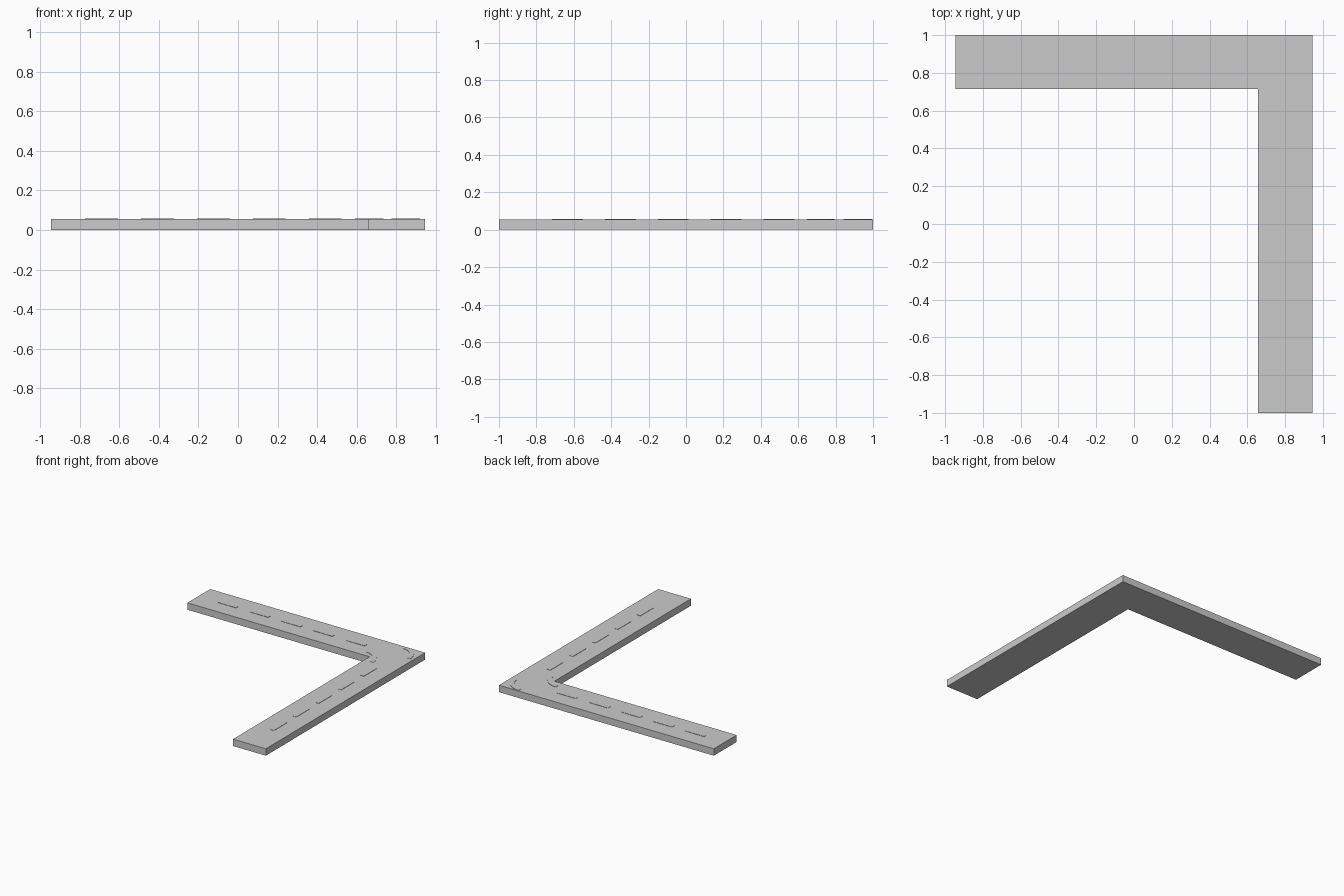
import bpy, bmesh
from math import cos, sin, pi

if "Cube" in bpy.data.objects:
    bpy.data.objects.remove(bpy.data.objects["Cube"])

TOP = 0.055      # road surface height
MARK = 0.0025    # paint thickness
W = 0.03         # paint width


def prism(name, outline, z0, z1):
    """Extrude a flat counter-clockwise outline from z0 to z1."""
    bm = bmesh.new()
    face = bm.faces.new([bm.verts.new((x, y, z0)) for x, y in outline])
    out = bmesh.ops.extrude_face_region(bm, geom=[face])
    for v in out["geom"]:
        if isinstance(v, bmesh.types.BMVert):
            v.co.z = z1
    bmesh.ops.recalc_face_normals(bm, faces=bm.faces)
    me = bpy.data.meshes.new(name)
    bm.to_mesh(me)
    bm.free()
    ob = bpy.data.objects.new(name, me)
    bpy.context.collection.objects.link(ob)
    return ob


def marking(name, outline):
    return prism(name, outline, TOP - 0.002, TOP + MARK)


def dash(name, cx, cy, sx, sy):
    marking(name, [(cx - sx / 2, cy - sy / 2), (cx + sx / 2, cy - sy / 2),
                   (cx + sx / 2, cy + sy / 2), (cx - sx / 2, cy + sy / 2)])


def arc(name, cx, cy, r, n=8):
    """Quarter-circle stripe bending from the back leg into the right leg."""
    angles = [i * pi / 2 / n for i in range(n + 1)]
    outer = [(cx + (r + W / 2) * cos(a), cy + (r + W / 2) * sin(a)) for a in angles]
    inner = [(cx + (r - W / 2) * cos(a), cy + (r - W / 2) * sin(a)) for a in angles]
    marking(name, outer + inner[::-1])


# L-shaped road slab
prism("road_slab", [(0.657, -1), (0.945, -1), (0.945, 1), (-0.945, 1),
                    (-0.945, 0.714), (0.657, 0.714)], 0, TOP)

# Centre-line dashes along both legs
for i in range(5):
    d = 0.36 + 0.2825 * i
    dash(f"back_leg_dash_{i + 1}", 0.801 - d, 0.857, 0.165, W)
    dash(f"right_leg_dash_{i + 1}", 0.801, 0.857 - d, W, 0.165)

# Curved corner stripes
arc("inner_corner_stripe", 0.59, 0.648, 0.13)
arc("outer_corner_stripe", 0.775, 0.85, 0.13)
